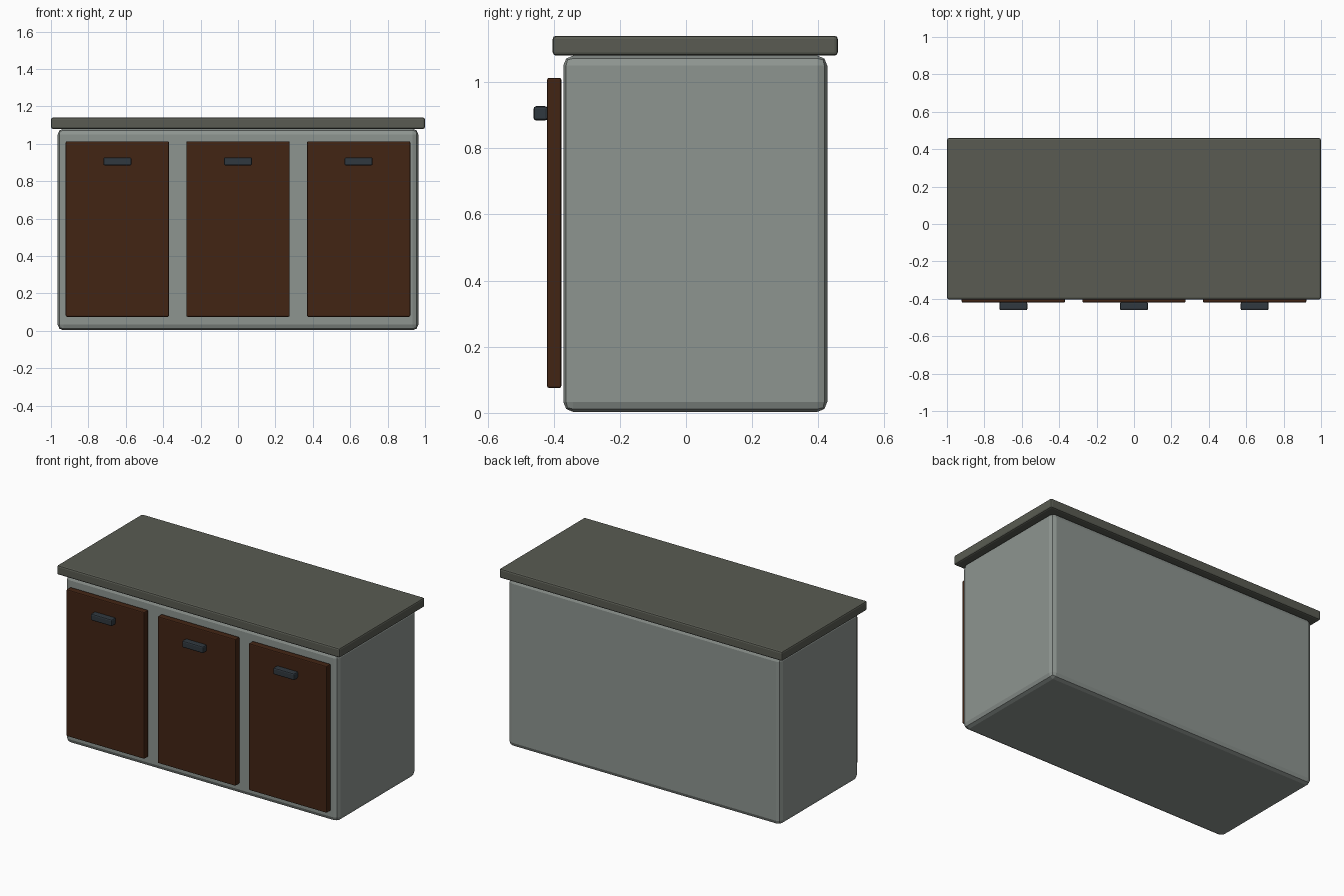
import bpy

if "Cube" in bpy.data.objects:
    bpy.data.objects.remove(bpy.data.objects["Cube"])


def material(name, rgb):
    m = bpy.data.materials.new(name)
    m.diffuse_color = (*rgb, 1)
    m.use_nodes = True
    m.node_tree.nodes["Principled BSDF"].inputs["Base Color"].default_value = m.diffuse_color
    return m


def box(name, x, y, z, bevel, mat=None, segments=2):
    """Bevelled box from (min, max) ranges on each axis."""
    bpy.ops.mesh.primitive_cube_add(size=1, location=[(a + b) / 2 for a, b in (x, y, z)])
    ob = bpy.context.object
    ob.name = name
    ob.scale = [b - a for a, b in (x, y, z)]
    bpy.ops.object.transform_apply(location=False, rotation=False, scale=True)
    mod = ob.modifiers.new("Bevel", "BEVEL")
    mod.width = bevel
    mod.segments = segments
    if mat:
        ob.data.materials.append(mat)
    return ob


paint = material("cabinet_paint", (0.27, 0.30, 0.28))
stone = material("worktop_stone", (0.10, 0.105, 0.085))
wood = material("door_wood", (0.055, 0.018, 0.007))
metal = material("handle_metal", (0.03, 0.04, 0.05))

# Cabinet body and overhanging worktop
box("cabinet_body", (-0.964, 0.964), (-0.371, 0.427), (0.003, 1.08), 0.03, paint)
box("worktop", (-1, 1), (-0.403, 0.459), (1.08, 1.14), 0.01, stone)

# Three doors, each with a pull handle near the top
for side, cx in (("left", -0.645), ("middle", 0), ("right", 0.645)):
    box(f"{side}_door", (cx - 0.276, cx + 0.276), (-0.42, -0.377), (0.075, 1.013), 0.006, wood)
    box(f"{side}_handle", (cx - 0.075, cx + 0.075), (-0.461, -0.418), (0.884, 0.927), 0.008, metal)
